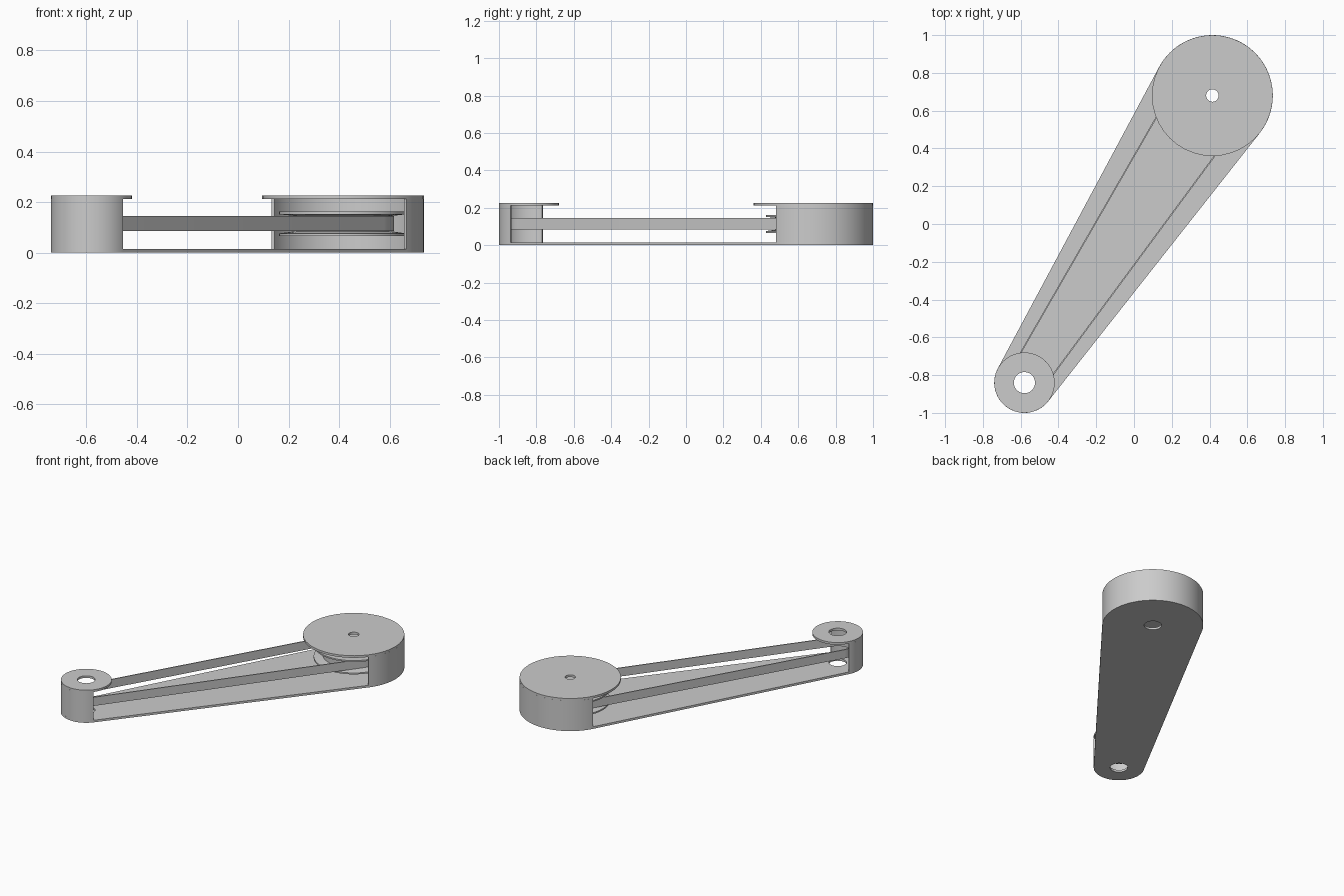
import bpy, bmesh, math
from mathutils import Vector

old = bpy.data.objects.get("Cube")
if old:
    bpy.data.objects.remove(old)

grey = bpy.data.materials.new("plain grey")
grey.use_nodes = True
COLOUR = (0.6, 0.6, 0.6, 1)
grey.diffuse_color = COLOUR
grey.node_tree.nodes["Principled BSDF"].inputs["Base Color"].default_value = COLOUR

BIG, SMALL = Vector((0.415, 0.68)), Vector((-0.58, -0.84))
R_BIG, R_SMALL = 0.32, 0.16
HEIGHT, SHEET, WALL = 0.227, 0.015, 0.012
AXIS = BIG - SMALL
HEADING = math.atan2(AXIS.y, AXIS.x)


def arc(centre, r, start, end, n=40):
    return [centre + r * Vector((math.cos(a), math.sin(a)))
            for a in (start + (end - start) * i / n for i in range(n + 1))]


def circle(centre, r, n=40):
    return arc(centre, r, 0, math.tau, n)[:-1]


def wrap_angle(r_big, r_small):
    """Half the angle the outline wraps around the big end."""
    return math.pi / 2 + math.asin((r_big - r_small) / AXIS.length)


def stadium(r_big, r_small):
    """Outline running round both ends along the outer tangents."""
    w = wrap_angle(r_big, r_small)
    return (arc(BIG, r_big, HEADING - w, HEADING + w)
            + arc(SMALL, r_small, HEADING + w, HEADING + math.tau - w, 24))


def finish(bm, name):
    bmesh.ops.recalc_face_normals(bm, faces=bm.faces[:])
    mesh = bpy.data.meshes.new(name)
    bm.to_mesh(mesh)
    bm.free()
    mesh.materials.append(grey)
    ob = bpy.data.objects.new(name, mesh)
    bpy.context.collection.objects.link(ob)
    bpy.ops.object.select_all(action="DESELECT")
    ob.select_set(True)
    bpy.context.view_layer.objects.active = ob
    bpy.ops.object.shade_smooth_by_angle(angle=math.radians(30))


def slab(name, loops, z0, z1):
    """Extrude an outline, with any further loops as holes."""
    bm = bmesh.new()
    for loop in loops:
        vs = [bm.verts.new((p.x, p.y, z0)) for p in loop]
        for a, b in zip(vs, vs[1:] + vs[:1]):
            bm.edges.new((a, b))
    bmesh.ops.triangle_fill(bm, use_beauty=True, use_dissolve=False, edges=bm.edges[:])
    top = bmesh.ops.extrude_face_region(bm, geom=bm.faces[:], use_keep_orig=True)
    bmesh.ops.translate(bm, vec=(0, 0, z1 - z0),
                        verts=[v for v in top["geom"] if isinstance(v, bmesh.types.BMVert)])
    finish(bm, name)


def lathe(name, centre, profile, n=48):
    """Spin a closed radius-height profile into a ring."""
    bm = bmesh.new()
    rings = [[bm.verts.new((p.x, p.y, z)) for p in circle(centre, r, n)] for r, z in profile]
    for a, b in zip(rings, rings[1:] + rings[:1]):
        for i in range(n):
            j = (i + 1) % n
            bm.faces.new((a[i], a[j], b[j], b[i]))
    finish(bm, name)


# Base plate with two holes
slab("base_plate", [stadium(R_BIG, R_SMALL), circle(BIG, 0.055), circle(SMALL, 0.056)], 0, SHEET)

# Curved end walls and round lids
w = wrap_angle(R_BIG, R_SMALL)
for label, centre, r, hole, a0, a1 in (
        ("large", BIG, R_BIG, 0.033, HEADING - w, HEADING + w),
        ("small", SMALL, R_SMALL, 0.056, HEADING + w, HEADING + math.tau - w)):
    wall = arc(centre, r, a0, a1) + arc(centre, r - WALL, a1, a0)
    slab(label + "_end_wall", [wall], SHEET, HEIGHT - SHEET)
    slab(label + "_lid", [circle(centre, r), circle(centre, hole)], HEIGHT - SHEET, HEIGHT)

# Flat belt looping round both ends
slab("belt", [stadium(0.203, 0.1), stadium(0.196, 0.093)], 0.085, 0.145)

# Grooved pulley inside the large end
lathe("pulley", BIG, [(0.033, 0.066), (0.253, 0.066), (0.253, 0.076), (0.195, 0.084),
                      (0.195, 0.146), (0.253, 0.152), (0.253, 0.162), (0.033, 0.162)])
